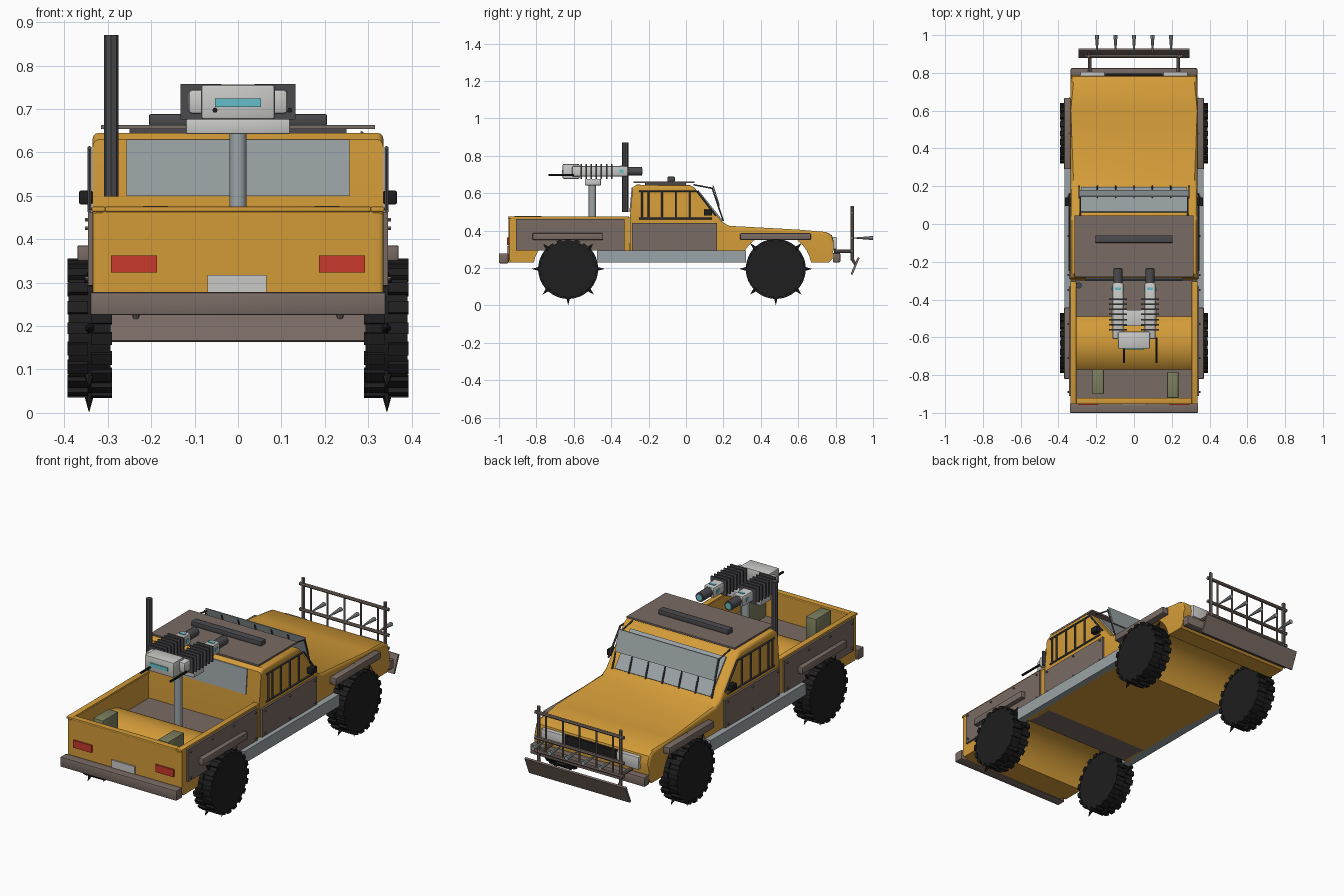
import bpy, bmesh, math
from mathutils import Vector, Matrix

if "Cube" in bpy.data.objects:
    bpy.data.objects.remove(bpy.data.objects["Cube"])

COLORS = {
    "yellow_paint": (0.65, 0.33, 0.04), "brown_armor": (0.19, 0.145, 0.125),
    "steel": (0.33, 0.37, 0.385), "light_grey": (0.58, 0.58, 0.57),
    "dark_grey": (0.07, 0.07, 0.078), "black_rubber": (0.013, 0.013, 0.014),
    "red_lens": (0.58, 0.04, 0.025), "cyan_glow": (0.13, 0.52, 0.57),
    "olive_case": (0.2, 0.21, 0.11)}
MATS = {}
for key, c in COLORS.items():
    MATS[key] = bpy.data.materials.new(key)
    MATS[key].diffuse_color = (*c, 1)


def finish(name, bm, *mats):
    bmesh.ops.recalc_face_normals(bm, faces=bm.faces[:])
    me = bpy.data.meshes.new(name)
    bm.to_mesh(me)
    bm.free()
    for m in mats:
        me.materials.append(MATS[m])
    ob = bpy.data.objects.new(name, me)
    bpy.context.collection.objects.link(ob)
    return ob


def box(name, x, y, z, mat, bevel=0.0):
    bm = bmesh.new()
    bmesh.ops.create_cube(bm, size=1)
    for v in bm.verts:
        for i, r in enumerate((x, y, z)):
            v.co[i] = r[0] if v.co[i] < 0 else r[1]
    if bevel:
        bmesh.ops.bevel(bm, geom=bm.edges[:], offset=bevel, segments=2, profile=0.5, affect='EDGES')
    return finish(name, bm, mat)


def add_rod(bm, p, q, r1, r2=None, sides=8):
    p, q = Vector(p), Vector(q)
    d = q - p
    rot = Vector((0, 0, 1)).rotation_difference(d).to_matrix().to_4x4()
    bmesh.ops.create_cone(bm, cap_ends=True, segments=sides, radius1=r1,
                          radius2=r1 if r2 is None else r2, depth=d.length,
                          matrix=Matrix.Translation((p + q) / 2) @ rot)


def rods(name, segs, r, mat, r2=None, sides=8):
    bm = bmesh.new()
    for p, q in segs:
        add_rod(bm, p, q, r, r2, sides)
    return finish(name, bm, mat)


def prism(name, pts, x, mats, round_edge=None, offset=0.015):
    """Extrude a (y, z) outline across x; round the rim edges chosen by a rule."""
    bm = bmesh.new()
    f = bm.faces.new([bm.verts.new((x[0], *p)) for p in pts])
    ext = bmesh.ops.extrude_face_region(bm, geom=[f])
    for v in ext["geom"]:
        if isinstance(v, bmesh.types.BMVert):
            v.co.x = x[1]
    if round_edge:
        es = [e for e in bm.edges if abs(e.verts[0].co.x - e.verts[1].co.x) < 1e-5
              and all(round_edge(v.co) for v in e.verts)]
        bmesh.ops.bevel(bm, geom=es, offset=offset, segments=3, profile=0.5, affect='EDGES')
    return finish(name, bm, *mats)


AXLE_Z, REAR, FRONT = 0.195, -0.63, 0.48


def arch(cy, r, z0, n=17):
    a0 = math.asin((z0 - AXLE_Z) / r)
    return [(cy - r * math.cos(a), AXLE_Z + r * math.sin(a))
            for a in (a0 + (math.pi - 2 * a0) * i / (n - 1) for i in range(n))]


# Cab and bonnet
cab = ([(-0.3, 0.23)] + arch(FRONT, 0.192, 0.23)
       + [(0.765, 0.23), (0.785, 0.25), (0.79, 0.34), (0.78, 0.375), (0.75, 0.392), (0.6, 0.405),
          (0.23, 0.425), (0.195, 0.445), (0.045, 0.63), (0.02, 0.643), (-0.265, 0.645),
          (-0.285, 0.63), (-0.3, 0.47)])
prism("cab_and_bonnet", cab, (-0.335, 0.335), ["yellow_paint"],
      lambda c: c.z > 0.3 and c.y > -0.295 and (c.y - FRONT) ** 2 + (c.z - AXLE_Z) ** 2 > 0.0375)

# Load bed: humped floor, side walls, tailgate, rails
floor = prism("bed_floor", [(-0.925, 0.23)] + arch(REAR, 0.187, 0.23) + [(-0.298, 0.23), (-0.298, 0.33)]
              + arch(REAR, 0.195, 0.33)[::-1] + [(-0.925, 0.33)], (-0.315, 0.315),
              ["yellow_paint", "brown_armor"])
for p in floor.data.polygons:
    if abs(p.normal.z) > 0.99 and p.center.z < 0.34 and (p.center.z > 0.3 or p.center.y > -0.45):
        p.material_index = 1
wall = ([(-0.95, 0.25), (-0.935, 0.23)] + arch(REAR, 0.187, 0.23)
        + [(-0.303, 0.23), (-0.303, 0.47), (-0.94, 0.47), (-0.95, 0.46)])
for s in (-1, 1):
    prism("bed_side_wall", wall, (min(s * 0.31, s * 0.335), max(s * 0.31, s * 0.335)), ["yellow_paint"],
          lambda c: abs(c.x) > 0.33 and (c.y < -0.93 and c.z > 0.24 or c.z > 0.45) and c.y < -0.31, 0.01)
    box("bed_rail", sorted((s * 0.305, s * 0.337)), (-0.953, -0.303), (0.463, 0.475), "yellow_paint", 0.003)
box("tailgate", (-0.312, 0.312), (-0.95, -0.925), (0.23, 0.47), "yellow_paint")
box("tailgate_rail", (-0.306, 0.306), (-0.953, -0.92), (0.463, 0.475), "yellow_paint", 0.003)
box("storage_case_left", (-0.22, -0.16), (-0.9, -0.77), (0.33, 0.477), "olive_case", 0.004)
box("storage_case_right", (0.175, 0.235), (-0.92, -0.785), (0.33, 0.477), "olive_case", 0.004)

# Bumpers, lamps, plate and grille
box("rear_bumper", (-0.34, 0.34), (-1.0, -0.95), (0.225, 0.278), "brown_armor", 0.005)
box("front_bumper", (-0.335, 0.335), (0.785, 0.825), (0.23, 0.28), "brown_armor", 0.005)
box("number_plate", (-0.07, 0.066), (-0.958, -0.949), (0.278, 0.318), "light_grey")
box("grille", (-0.15, 0.15), (0.78, 0.797), (0.3, 0.365), "black_rubber")
box("rear_window", (-0.257, 0.257), (-0.3, -0.28), (0.5, 0.63), "steel").data.transform(
    Matrix(((1, 0, 0, 0), (0, 1, 0.09, -0.0475), (0, 0, 1, 0), (0, 0, 0, 1))))

# Windscreen, standing armour screen and its bars
prism("windscreen", [(0.06, 0.61), (0.19, 0.45), (0.196, 0.455), (0.066, 0.616)], (-0.28, 0.28), ["steel"])
prism("armor_screen", [(0.142, 0.64), (0.175, 0.535), (0.181, 0.535), (0.148, 0.64)], (-0.29, 0.29), ["steel"])
xs = [i * 0.097 for i in range(-3, 4)]
rods("screen_bars", [((x, 0.139, 0.63), (x, 0.2, 0.45)) for x in xs], 0.004, "dark_grey", sides=6)
rods("screen_struts", [((s * 0.285, 0.04, 0.645), (s * 0.285, 0.145, 0.625)) for s in (-1, 1)],
     0.004, "dark_grey", sides=6)

# Roof armour and light bar
box("roof_plate", (-0.315, 0.315), (-0.28, 0.045), (0.654, 0.663), "brown_armor")
box("roof_plate_mounts", (-0.25, 0.25), (-0.22, 0.0), (0.64, 0.656), "dark_grey")
box("roof_light_bar", (-0.205, 0.205), (-0.1, -0.06), (0.662, 0.688), "dark_grey", 0.004)


def bolts(s, y0, y1, z0, z1, n):
    ys = [y0 + (y1 - y0) * i / (n - 1) for i in range(n)]
    rods("plate_bolts", [((s * 0.34, y, z), (s * 0.352, y, z)) for y in ys for z in (z0, z1)],
         0.005, "brown_armor", sides=6)


# Parts mirrored on both sides
for s in (-1, 1):
    def side(a, b):
        return sorted((s * a, s * b))
    box("tail_lamp", side(0.187, 0.293), (-0.958, -0.945), (0.323, 0.362), "red_lens")
    box("headlamp", side(0.155, 0.285), (0.775, 0.805), (0.3, 0.366), "light_grey", 0.004)
    box("bed_armor", side(0.333, 0.345), (-0.91, -0.33), (0.293, 0.463), "brown_armor")
    box("door_armor", side(0.333, 0.345), (-0.29, 0.165), (0.293, 0.44), "brown_armor")
    bolts(s, -0.89, -0.35, 0.31, 0.445, 4)
    bolts(s, -0.27, 0.145, 0.31, 0.425, 3)
    box("side_sill", side(0.32, 0.368), (-0.475, 0.32), (0.23, 0.293), "steel")
    for cy in (REAR, FRONT):
        box("fender_bar", side(0.33, 0.37), (cy - 0.19, cy + 0.187), (0.35, 0.386), "brown_armor", 0.004)
    x = s * 0.342
    rods("window_bars", [((x, y, 0.465), (x, y, 0.61)) for y in (-0.235, -0.2, -0.128, -0.055, 0.02)]
         + [((x, -0.25, 0.61), (x, 0.06, 0.61)), ((x, -0.25, 0.465), (x, 0.14, 0.465)),
            ((x, 0.06, 0.61), (x, 0.16, 0.48))], 0.005, "dark_grey", sides=6)
    box("wing_mirror", side(0.335, 0.366), (0.095, 0.14), (0.48, 0.512), "black_rubber", 0.004)

    # Wheels: drum, staggered lugs and ground spikes
    for cy in (REAR, FRONT):
        bm = bmesh.new()
        add_rod(bm, (s * 0.294, cy, AXLE_Z), (s * 0.39, cy, AXLE_Z), 0.15, sides=40)
        for i in range(40):
            x0 = 0.29 if i % 2 else 0.345
            m = (Matrix.Translation((s * (x0 + 0.024), cy, AXLE_Z)) @ Matrix.Rotation(i * math.pi / 20, 4, 'X')
                 @ Matrix.Translation((0, 0, 0.151)) @ Matrix.Diagonal((0.048, 0.027, 0.018, 1)))
            bmesh.ops.create_cube(bm, size=1, matrix=m)
        for i in range(8):
            d = Vector((0, math.sin(i * math.pi / 4), math.cos(i * math.pi / 4)))
            c = Vector((s * 0.343, cy, AXLE_Z))
            add_rod(bm, c + d * 0.148, c + d * 0.193, 0.013, 0.0005, 6)
        finish("spiked_wheel", bm, "black_rubber")

# Front ram: frame, spikes and plough
Y = 0.888
rods("ram_posts", [((s * 0.24, Y, 0.24), (s * 0.24, Y, 0.53)) for s in (-1, 1)]
     + [((s * 0.235, 0.79, 0.29), (s * 0.235, Y, 0.29)) for s in (-1, 1)], 0.009, "brown_armor")
rods("ram_crossbars", [((-0.26, Y, z), (0.26, Y, z)) for z in (0.29, 0.36, 0.495)], 0.009, "brown_armor")
sx = [i * 0.098 for i in range(-2, 3)]
rods("ram_uprights", [((x, Y, 0.29), (x, Y, 0.495)) for x in sx], 0.005, "brown_armor", sides=6)
rods("ram_spikes", [((x, Y, 0.36), (x, 1.0, 0.36)) for x in sx], 0.002, "steel", 0.011)
for ob in [o for o in bpy.data.objects if o.name == "ram_spikes"]:
    ob.data.transform(Matrix.Identity(4))
prism("plough_blade", [(0.88, 0.167), (0.89, 0.163), (0.928, 0.253), (0.918, 0.257)], (-0.295, 0.295), ["brown_armor"])
rods("plough_arms", [((s * 0.235, Y, 0.25), (s * 0.235, 0.905, 0.22)) for s in (-1, 1)], 0.008, "brown_armor")

# Exhaust stack
rods("exhaust_stack", [((-0.292, -0.325, 0.498), (-0.292, -0.325, 0.87))], 0.0165, "dark_grey")

# Twin gun turret
rods("turret_post", [((0, -0.5, 0.33), (0, -0.5, 0.645))], 0.02, "steel", sides=20)
box("turret_base", (-0.12, 0.12), (-0.54, -0.455), (0.642, 0.676), "light_grey", 0.003)
box("turret_rear_housing", (-0.085, 0.085), (-0.66, -0.57), (0.676, 0.756), "light_grey", 0.007)
box("turret_screen", (-0.053, 0.053), (-0.664, -0.655), (0.704, 0.724), "cyan_glow")
rods("turret_handles", [((x, -0.735, 0.697), (x, -0.6, 0.697)) for x in (-0.053, 0.119)],
     0.006, "black_rubber")
for s in (-1, 1):
    x = s * 0.085
    box("gun_body", (x - 0.03, x + 0.03), (-0.61, -0.31), (0.688, 0.745), "light_grey", 0.01)
    for i in range(7):
        y = -0.56 + i * 0.027
        box("cooling_fin", (x - 0.047, x + 0.047), (y - 0.004, y + 0.004), (0.676, 0.757), "dark_grey")
    box("gun_top_light", (x - 0.016, x + 0.016), (-0.35, -0.335), (0.74, 0.748), "cyan_glow")
    for t in (-1, 1):
        box("gun_side_light", sorted((x + t * 0.025, x + t * 0.033)), (-0.355, -0.335), (0.708, 0.726), "cyan_glow")
    rods("gun_muzzle", [((x, -0.315, 0.717), (x, -0.235, 0.717))], 0.024, "dark_grey", sides=16)
    rods("muzzle_glow", [((x, -0.24, 0.717), (x, -0.232, 0.717))], 0.016, "cyan_glow", sides=16)

# Smooth shading with sharp edges kept
for ob in bpy.data.objects:
    ob.select_set(True)
bpy.context.view_layer.objects.active = bpy.data.objects["cab_and_bonnet"]
bpy.ops.object.shade_smooth_by_angle(angle=math.radians(30))

for m in bpy.data.materials:
    if m.users and not m.is_grease_pencil:
        m.use_nodes = True
        m.node_tree.nodes["Principled BSDF"].inputs["Base Color"].default_value = m.diffuse_color
